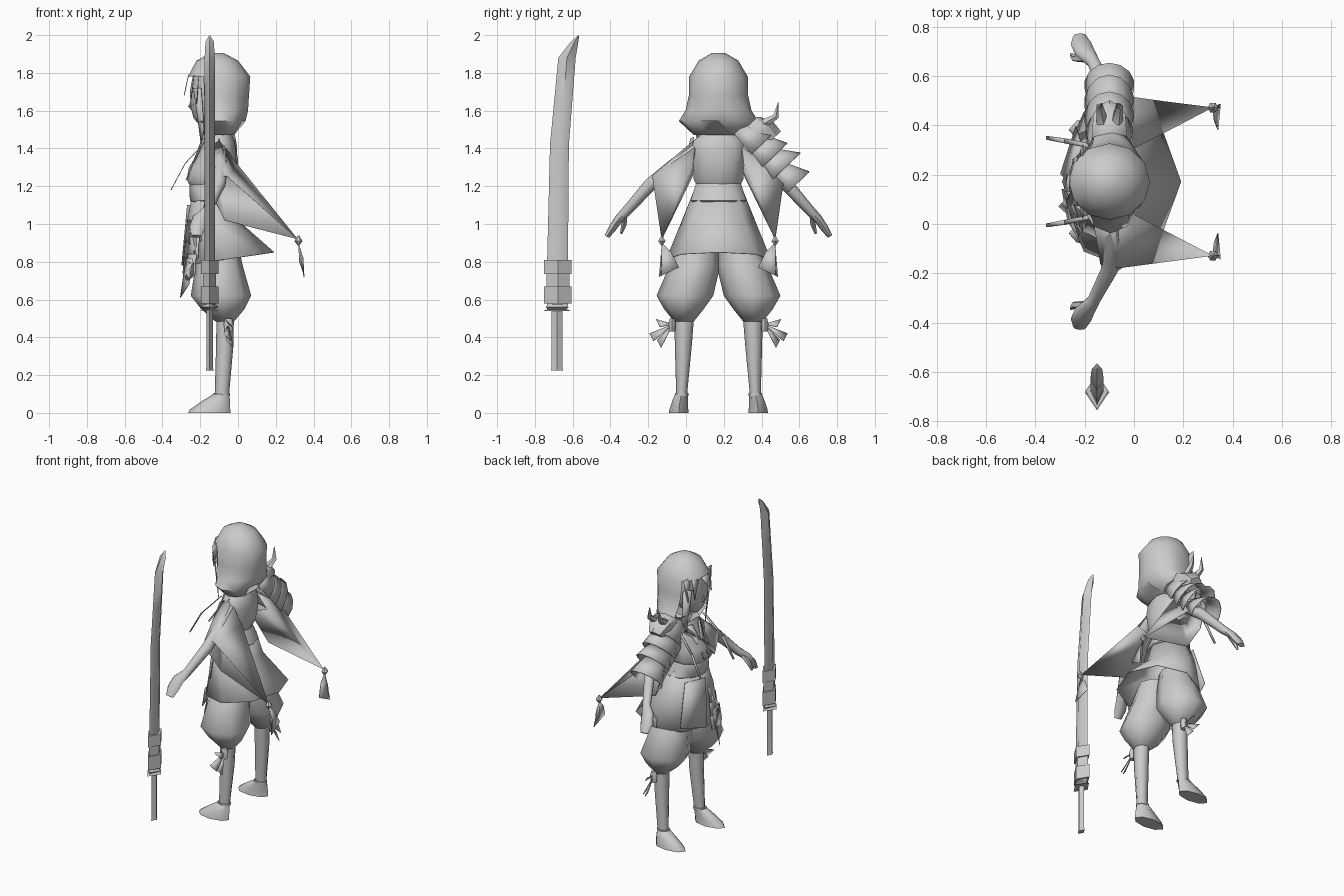
import bpy, bmesh, math
from mathutils import Vector

old = bpy.data.objects.get("Cube")
if old:
    bpy.data.objects.remove(old)

MID = 0.172  # the figure's own symmetry plane in y

grey = bpy.data.materials.new("plain_grey")
grey.use_nodes = True
grey.diffuse_color = (0.6, 0.6, 0.6, 1)
grey.node_tree.nodes["Principled BSDF"].inputs["Base Color"].default_value = (0.6, 0.6, 0.6, 1)


def finish(name, bm, mirror=False, thick=0, mid=MID, angle=58):
    bmesh.ops.recalc_face_normals(bm, faces=bm.faces)
    mesh = bpy.data.meshes.new(name)
    bm.to_mesh(mesh)
    bm.free()
    mesh.materials.append(grey)
    ob = bpy.data.objects.new(name, mesh)
    bpy.context.collection.objects.link(ob)
    ob.location.y = mid
    if mirror:
        ob.modifiers.new("mirror", "MIRROR").use_axis = (False, True, False)
    if thick:
        sol = ob.modifiers.new("thickness", "SOLIDIFY")
        sol.thickness, sol.offset = thick, 0
    bpy.ops.object.select_all(action="DESELECT")
    ob.select_set(True)
    bpy.context.view_layer.objects.active = ob
    bpy.ops.object.shade_smooth_by_angle(angle=math.radians(angle))


def skin(loops, caps=True, closed=True):
    """Bridge equal loops of points with quads."""
    bm = bmesh.new()
    rows = [[bm.verts.new(p) for p in loop] for loop in loops]
    n = len(rows[0])
    for a, b in zip(rows, rows[1:]):
        for i in range(n if closed else n - 1):
            j = (i + 1) % n
            bm.faces.new((a[i], a[j], b[j], b[i]))
    if caps:
        bm.faces.new(rows[0])
        bm.faces.new(rows[-1])
    return bm


def stack(rings, n=10, caps=True, tilt=0):
    """Horizontal rings (x, y, z, rx, ry); tilt lifts the back of the last ring."""
    loops = []
    for k, (x, y, z, rx, ry) in enumerate(rings):
        lift = tilt if k == len(rings) - 1 else 0
        angles = [2 * math.pi * i / n for i in range(n)]
        loops.append([(x + rx * math.cos(a), y + ry * math.sin(a), z + lift * math.cos(a))
                      for a in angles])
    return skin(loops, caps)


def tube(path, n=8):
    """Limb along points, each with a radius and a flattening."""
    pts = [Vector(p[0]) for p in path]
    loops = []
    for k, (p, r, flat) in enumerate(path):
        d = (pts[min(k + 1, len(pts) - 1)] - pts[max(k - 1, 0)]).normalized()
        u = (Vector((1, 0, 0)) - d * d.x).normalized()
        v = d.cross(u)
        angles = [2 * math.pi * i / n for i in range(n)]
        loops.append([pts[k] + u * r * math.cos(a) + v * r * flat * math.sin(a) for a in angles])
    return skin(loops)


def plates(name, polys, mirror=False, thick=0.004):
    bm = bmesh.new()
    for poly in polys:
        bm.faces.new([bm.verts.new(p) for p in poly])
    finish(name, bm, mirror, thick)


# Head, neck and hair with a face opening
finish("face", stack([(-.185, 0, 1.53, .025, .025), (-.165, 0, 1.56, .07, .075),
                      (-.15, 0, 1.62, .1, .12), (-.14, 0, 1.7, .115, .135),
                      (-.13, 0, 1.78, .11, .13)], 12))
finish("nose", tube([((-.235, 0, 1.66), .012, 1), ((-.258, 0, 1.62), .007, 1), ((-.24, 0, 1.61), .01, 1)], 4))
finish("neck", stack([(-.1, 0, 1.4, .055, .055), (-.105, 0, 1.59, .045, .04)], 8))
hair = stack([(-.11, 0, 1.905, .035, .035), (-.11, 0, 1.865, .11, .105), (-.1, 0, 1.78, .165, .155),
              (-.1, 0, 1.68, .158, .157), (-.095, 0, 1.6, .148, .175), (-.095, 0, 1.545, .135, .21),
              (-.1, 0, 1.47, .09, .13)], 12)
opening = [f for f in hair.faces if f.calc_center_median().z < 1.75
           and f.calc_center_median().x < -.19]
bmesh.ops.delete(hair, geom=opening, context="FACES")
for v in hair.verts:  # nape rises in the middle of the back
    if v.co.z < 1.5 and abs(v.co.y) < .03:
        v.co.z += .08
finish("hair", hair)
plates("fringe", [[(-.262 + abs(y) * .5, y - .04, 1.79), (-.262 + abs(y) * .5, y + .04, 1.79),
                   (-.285 + abs(y) * .6, y + s, 1.68 - abs(y) * .4)]
                  for y, s in ((-.11, -.01), (-.06, -.03), (0, -.04), (.06, .03), (.11, .01))])
plates("side_lock", [[(-.235, .1, 1.72), (-.195, .14, 1.72), (-.18, .13, 1.5), (-.195, .1, 1.42)]], True)

# Torso, sash and skirt
finish("robe_top", stack([(-.1, 0, 1.5, .06, .06), (-.1, 0, 1.44, .08, .14), (-.11, 0, 1.38, .1, .15),
                          (-.135, 0, 1.3, .125, .138), (-.15, 0, 1.235, .122, .138),
                          (-.15, 0, 1.205, .105, .122)], 10))
finish("sash", stack([(-.15, 0, 1.23, .1, .12), (-.145, 0, 1.2, .112, .13),
                      (-.13, 0, 1.125, .125, .155), (-.13, 0, 1.115, .115, .14)], 10))
finish("skirt", stack([(-.13, 0, 1.16, .11, .135), (-.13, 0, 1.01, .138, .195),
                       (-.05, 0, .815, .24, .275)], 8, False, .035), thick=.004)
plates("lapel", [[(-.175, .07, 1.45), (-.19, .03, 1.45), (-.273, -.03, 1.235), (-.273, .02, 1.235)]], True)
plates("chest_strap", [[(-.18, .12, 1.43), (-.19, .08, 1.44), (-.278, -.08, 1.23), (-.268, -.11, 1.25)]])
plates("collar_cord", [[(-.15, .13, 1.46), (-.16, .15, 1.45), (-.28, .175, 1.32), (-.28, .155, 1.32)],
                       [(-.28, .155, 1.32), (-.28, .175, 1.32), (-.355, .185, 1.18), (-.355, .17, 1.18)]],
       True)

# Layered hip plates on the front right and a plain panel on the front left
hip = []
for k in range(3):
    z, out = 1.02 - .09 * k, .02 * k
    hip.append([(-.265 - out * .4, -.03, z), (-.19 - out * .8, -.17 - out, z),
                (-.195 - out * .8, -.19 - out, z - .11), (-.24 - out * .7, -.12 - out, z - .14),
                (-.28 - out * .3, -.03, z - .1)])
hip.append([(-.275, -.07, .82), (-.24, -.17, .82), (-.26, -.14, .68), (-.305, -.1, .61)])
plates("hip_plate", hip)
plates("front_panel", [[(-.268, .0, 1.1), (-.21, .14, 1.1), (-.235, .225, .83), (-.298, .03, .78)]])

# Baggy trousers, shins and shoes
finish("trouser", stack([(-.1, .1, .9, .1, .1), (-.1, .125, .78, .125, .135), (-.09, .178, .62, .16, .15),
                         (-.08, .183, .55, .115, .105), (-.07, .183, .485, .05, .053)], 8), True)
finish("shin", stack([(-.068, .182, .5, .046, .052), (-.07, .186, .36, .046, .045),
                      (-.085, .195, .1, .038, .029)], 8), True)
finish("ankle_band", stack([(-.087, .195, .09, .044, .036), (-.087, .195, .105, .044, .036)], 8), True)
finish("shoe", stack([(-.153, .21, 0, .112, .052), (-.148, .21, .018, .107, .05), (-.118, .204, .06, .076, .042),
                      (-.088, .196, .1, .042, .034)], 8), True)

# Knee bows
finish("knee_knot", stack([(-.05, .245, .43, .02, .018), (-.05, .245, .47, .026, .022),
                           (-.05, .245, .5, .018, .015)], 6), True)
knot = (-.05, .24, .47)
plates("knee_bow", [[knot, (-.075 + dx, y, z + .02), (-.04 + dx, y - .02, z - .02)]
                    for y, z, dx in ((.365, .4, 0), (.325, .365, .015), (.33, .475, .01))], True)

# Arms and hands
finish("arm", tube([((-.1, .12, 1.39), .04, 1), ((-.09, .24, 1.305), .037, 1), ((-.1, .36, 1.21), .035, 1),
                    ((-.165, .485, 1.07), .027, 1), ((-.2, .525, 1.03), .042, .55),
                    ((-.215, .56, .98), .042, .5), ((-.22, .59, .935), .027, .5)]), True)
finish("thumb", tube([((-.2, .5, 1.04), .018, 1), ((-.24, .5, 1.0), .015, 1), ((-.255, .515, .95), .007, 1)], 5), True)

# Wide sleeves drawn back to a point, with bead and tassel
finish("sleeve", skin([[(-.1, .12, 1.45), (-.17, .12, 1.41), (-.17, .13, 1.32), (-.1, .13, 1.27), (.0, .135, 1.31)],
                       [(-.06, .35, 1.255), (-.135, .335, 1.24), (-.135, .3, 1.15), (-.07, .255, 1.02),
                        (.315, .3, .92)]], False), True, .004, angle=25)
finish("bead", stack([(.32, .3, .885, .003, .003), (.32, .3, .91, .022, .022), (.32, .3, .94, .003, .003)], 6),
       True, angle=25)
plates("tassel", [[(.32, .3, .9), (.325, .25, .85), (.34, .21, .77), (.35, .315, .72)],
                  [(.32, .3, .9), (.345, .3, .82), (.35, .305, .73), (.325, .285, .8)]], True)

# Shoulder armour: flaring half shells along the left arm
ROOT, ALONG = Vector((-.1, .17, 1.42)), Vector((0, .69, -.72))
OUT, SIDE = Vector((0, .72, .69)), Vector((1, 0, 0))


def on_arm(t, out=0, side=0):
    return ROOT + ALONG * t + OUT * out + SIDE * side


def shell(name, t0, t1, out0, out1, wide0, wide1, n=8):
    arcs = [math.radians(-15 + 210 * i / n) for i in range(n + 1)]
    loops = [[on_arm(t, o * math.sin(a), w * math.cos(a)) for a in arcs]
             for t, o, w in ((t0, out0, wide0), (t1, out1, wide1))]
    finish(name, skin(loops, False, False), thick=.006)


shell("shoulder_tier_top", -.1, .04, .09, .13, .075, .095)
shell("shoulder_tier_upper", .02, .13, .09, .145, .08, .1)
shell("shoulder_tier_middle", .11, .215, .08, .16, .075, .1)
shell("shoulder_tier_lower", .19, .32, .06, .125, .07, .1)

# Horned mask on the shoulder armour
mask = [(-.11, .09, .05), (-.07, .14, .07), (0, .17, .065), (.06, .165, .04)]
finish("mask", skin([[on_arm(t, .06, -w), on_arm(t, o - .03, -w), on_arm(t, o, 0),
                      on_arm(t, o - .03, w), on_arm(t, .06, w)] for t, o, w in mask]))
for name, s in (("front_horn", -1), ("back_horn", 1)):
    finish(name, tube([(on_arm(-.03, .13, .03 * s), .026, 1), (on_arm(-.015, .2, .04 * s), .016, 1),
                       (on_arm(-.06, .262, .03 * s), .002, 1)], 5))


# Upright sword standing apart, every section a diamond
def sword_part(name, rings):
    finish(name, stack([(-.15, y, z, rx, ry) for y, z, rx, ry in rings], 4), mid=0)


sword_part("blade", [(-.68, .57, .027, .055), (-.68, .81, .027, .055), (-.67, 1.42, .027, .05),
                     (-.65, 1.65, .027, .048), (-.63, 1.88, .027, .046), (-.59, 1.965, .022, .02),
                     (-.568, 1.998, .003, .003)])
for name, low, high in (("upper_collar", .735, .81), ("lower_collar", .58, .67)):
    sword_part(name, [(-.678, low, .046, .073), (-.678, high, .046, .073)])
sword_part("collar_wrap", [(-.678, .67, .034, .06), (-.678, .735, .034, .06)])
sword_part("guard", [(-.682, .54, .05, .073), (-.682, .548, .02, .05), (-.682, .56, .045, .06),
                     (-.682, .575, .03, .05)])
sword_part("handle", [(-.683, .225, .02, .033), (-.683, .24, .018, .028), (-.683, .54, .018, .028)])
